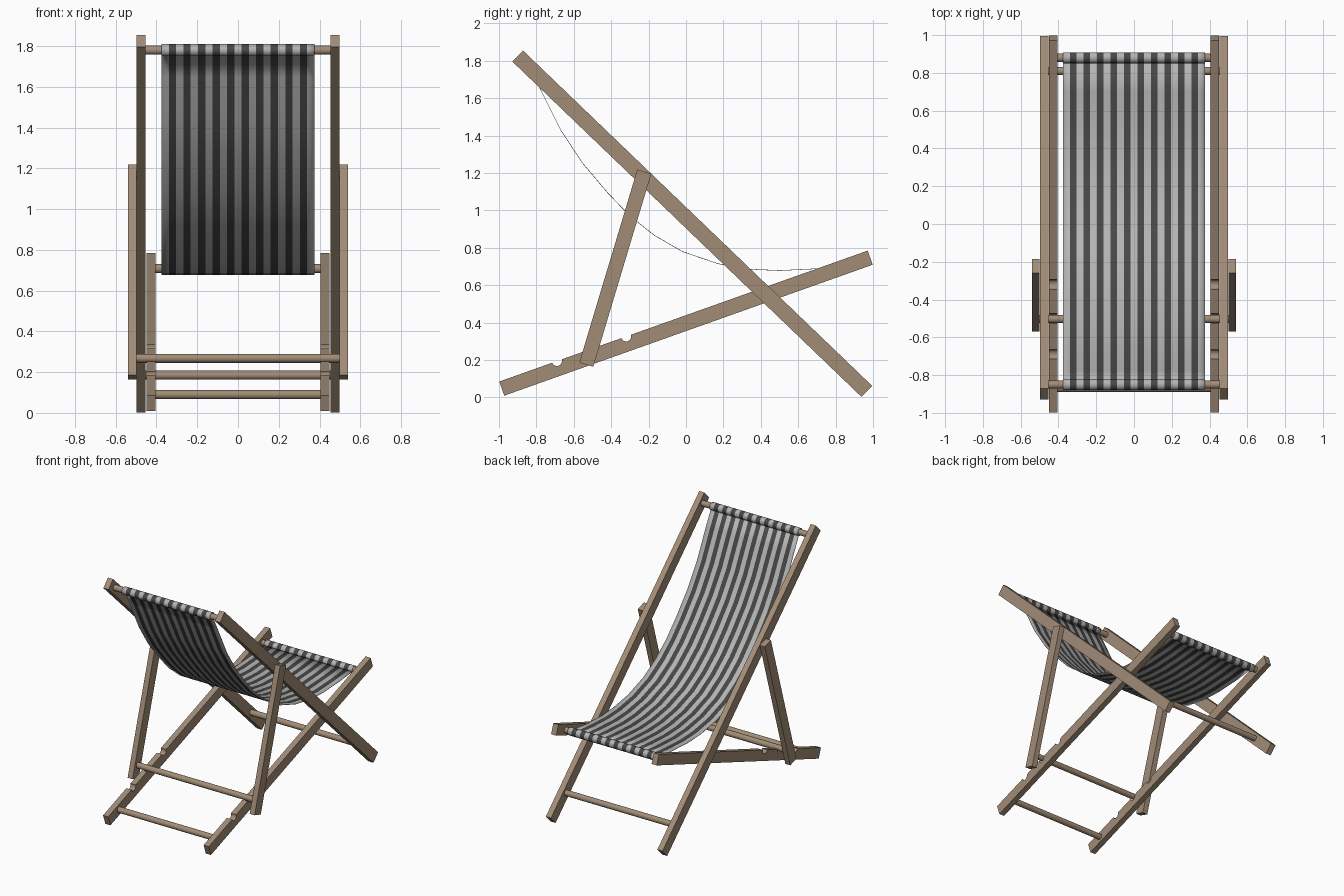
import bpy, bmesh, math
from mathutils import Vector

if "Cube" in bpy.data.objects:
    bpy.data.objects.remove(bpy.data.objects["Cube"])


def material(name, rgb):
    m = bpy.data.materials.new(name)
    m.diffuse_color = (*rgb, 1)
    m.use_nodes = True
    m.node_tree.nodes["Principled BSDF"].inputs["Base Color"].default_value = m.diffuse_color
    return m


WOOD = material("brown wood", (0.36, 0.265, 0.185))
LIGHT = material("light grey canvas", (0.46, 0.46, 0.455))
DARK = material("dark grey canvas", (0.062, 0.062, 0.062))


def finish(name, bm, mats):
    bmesh.ops.recalc_face_normals(bm, faces=bm.faces[:])
    mesh = bpy.data.meshes.new(name)
    bm.to_mesh(mesh)
    bm.free()
    for m in mats:
        mesh.materials.append(m)
    ob = bpy.data.objects.new(name, mesh)
    bpy.context.collection.objects.link(ob)
    return ob


def rail(name, a, b, width, x0, x1, notches=()):
    """Flat bar from a to b in the side (y, z) plane, with round bites in its top edge."""
    a, b = Vector(a), Vector(b)
    d = (b - a).normalized()
    n = Vector((-d.y, d.x))
    L, h = (b - a).length, width / 2
    prof = [(0, h), (0, -h), (L, -h), (L, h)]
    for y in sorted(notches, reverse=True):
        c = (y - a.x + n.x * -h) / d.x
        for i in range(9):
            t = math.pi * i / 8
            prof.append((c + 0.027 * math.cos(t), h - 0.027 * math.sin(t)))
    for side, s in (("right", 1), ("left", -1)):
        bm = bmesh.new()
        vs = []
        for u, v in prof:
            p = a + d * u + n * v
            vs.append(bm.verts.new((s * x0, p.x, p.y)))
        f = bm.faces.new(vs)
        ext = bmesh.ops.extrude_face_region(bm, geom=[f])
        moved = [g for g in ext["geom"] if isinstance(g, bmesh.types.BMVert)]
        bmesh.ops.translate(bm, verts=moved, vec=(s * (x1 - x0), 0, 0))
        finish(f"{side}_{name}", bm, [WOOD])


def rod(name, y, z, half, r=0.022):
    """Round crossbar along x."""
    bpy.ops.mesh.primitive_cylinder_add(vertices=24, radius=r, depth=2 * half,
                                        location=(0, y, z), rotation=(0, math.pi / 2, 0))
    ob = bpy.context.object
    ob.name = name
    ob.data.materials.append(WOOD)
    bpy.ops.object.shade_smooth_by_angle()


# Wooden frames
rail("back_rail", (-0.90, 1.825), (0.967, 0.032), 0.082, 0.453, 0.497)
rail("seat_rail", (-0.985, 0.047), (0.985, 0.747), 0.08, 0.406, 0.45,
     notches=(-0.69, -0.50, -0.32))
rail("prop_leg", (-0.533, 0.175), (-0.223, 1.207), 0.078, 0.499, 0.541)

# Crossbars
TOP, FRONT = (-0.85, 1.78), (0.88, 0.708)
rod("top_crossbar", *TOP, 0.48)
rod("seat_crossbar", *FRONT, 0.43)
rod("back_foot_crossbar", 0.81, 0.185, 0.48)
rod("seat_foot_crossbar", -0.867, 0.09, 0.43)
rod("prop_crossbar", -0.503, 0.268, 0.52)


# Striped canvas: loop round top bar, sagging sling, loop round seat bar
def loop(c, start, r=0.028, n=16):
    return [(c[0] + r * math.cos(start + 2 * math.pi * i / n),
             c[1] + r * math.sin(start + 2 * math.pi * i / n)) for i in range(n + 1)]


sag = [(-0.78, 1.65), (-0.67, 1.43), (-0.555, 1.255), (-0.42, 1.095), (-0.30, 0.97),
       (-0.17, 0.867), (-0.02, 0.78), (0.17, 0.715), (0.35, 0.685), (0.50, 0.678),
       (0.70, 0.688)]
path = loop(TOP, math.radians(-60)) + sag + loop(FRONT, math.radians(190))
STRIPES, HALF = 21, 0.375
bm = bmesh.new()
rows = [[bm.verts.new((-HALF + 2 * HALF * i / STRIPES, y, z)) for i in range(STRIPES + 1)]
        for y, z in path]
for r0, r1 in zip(rows, rows[1:]):
    for i in range(STRIPES):
        f = bm.faces.new((r0[i], r0[i + 1], r1[i + 1], r1[i]))
        f.material_index = i % 2
        f.smooth = True
sling = finish("canvas_sling", bm, [LIGHT, DARK])
thick = sling.modifiers.new("thickness", "SOLIDIFY")
thick.thickness = 0.003
thick.offset = 0
